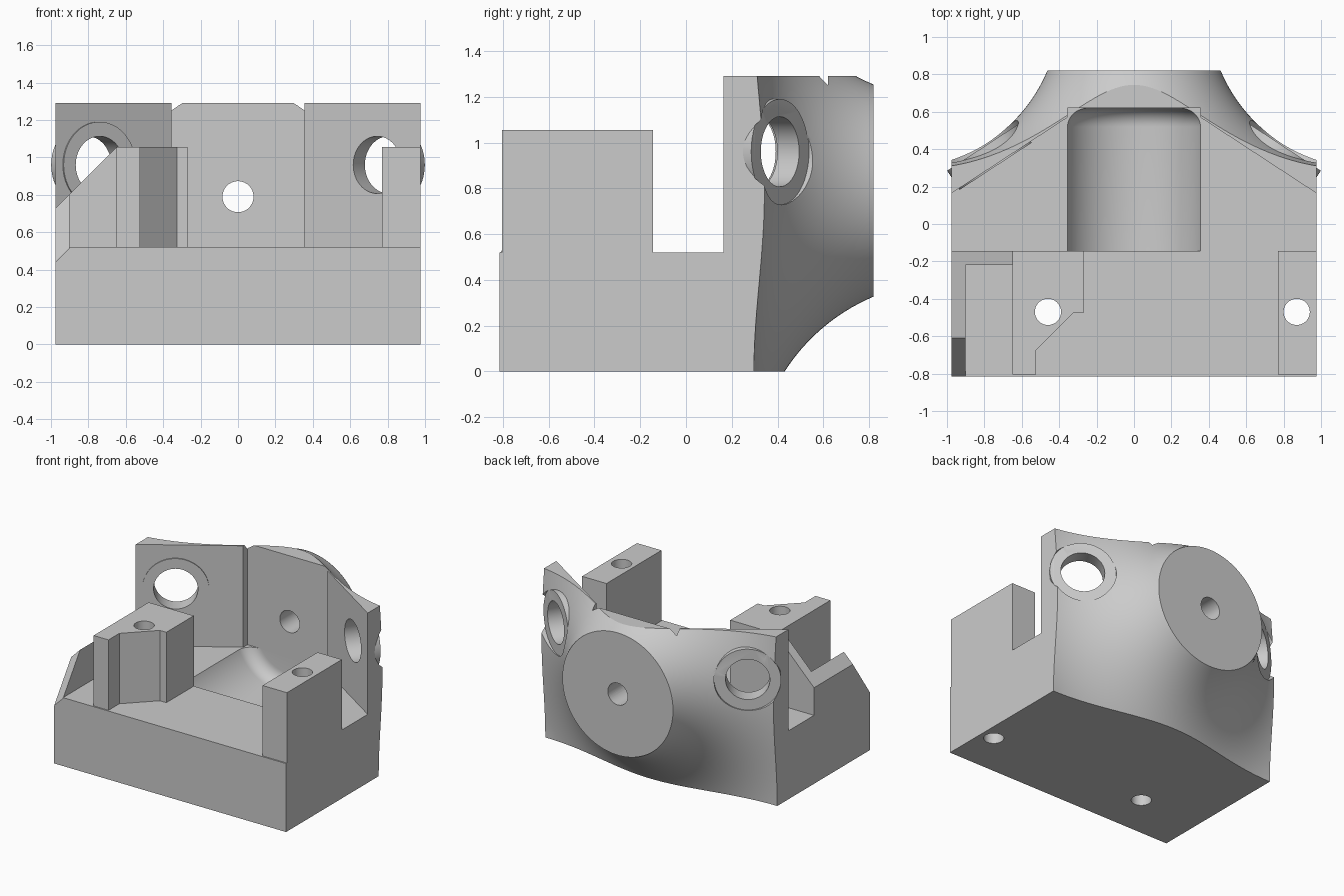
import bpy, bmesh, math
from mathutils import Vector, Matrix

cube = bpy.data.objects.get("Cube")
if cube:
    bpy.data.objects.remove(cube, do_unlink=True)

grey = bpy.data.materials.new("plain grey")
grey.use_nodes = True
GREY = (0.6, 0.6, 0.6, 1)
grey.diffuse_color = GREY
grey.node_tree.nodes["Principled BSDF"].inputs["Base Color"].default_value = GREY


def finish(name, bm):
    bmesh.ops.recalc_face_normals(bm, faces=bm.faces)
    mesh = bpy.data.meshes.new(name)
    bm.to_mesh(mesh)
    bm.free()
    mesh.materials.append(grey)
    ob = bpy.data.objects.new(name, mesh)
    bpy.context.collection.objects.link(ob)
    return ob


def prism(name, outline, low, high, axes="xyz"):
    """Extrude a 2D outline; axes names the two outline axes, then the depth axis."""
    bm = bmesh.new()
    verts = []
    for a, b in outline:
        p = dict(zip(axes, (a, b, low)))
        verts.append(bm.verts.new((p["x"], p["y"], p["z"])))
    face = bm.faces.new(verts)
    move = Vector([high - low if c == axes[2] else 0 for c in "xyz"])
    new = bmesh.ops.extrude_face_region(bm, geom=[face])["geom"]
    bmesh.ops.translate(bm, vec=move, verts=[v for v in new if isinstance(v, bmesh.types.BMVert)])
    return finish(name, bm)


def box(name, x0, x1, y0, y1, z0, z1):
    return prism(name, [(x0, y0), (x1, y0), (x1, y1), (x0, y1)], z0, z1)


def rod(name, start, end, radius, segments=64):
    start, end = Vector(start), Vector(end)
    d = end - start
    bm = bmesh.new()
    turn = d.to_track_quat("Z", "Y").to_matrix().to_4x4()
    bmesh.ops.create_cone(bm, cap_ends=True, segments=segments, radius1=radius, radius2=radius,
                          depth=d.length, matrix=Matrix.Translation((start + end) / 2) @ turn)
    return finish(name, bm)


def lathe_y(name, profile, height, segments=128):
    """Revolve (radius, y) points about a y-parallel axis; the ends lie on the axis."""
    bm = bmesh.new()
    verts = [bm.verts.new((r, y, height)) for r, y in profile]
    edges = [bm.edges.new(pair) for pair in zip(verts, verts[1:])]
    bmesh.ops.spin(bm, geom=verts + edges, cent=(0, 0, height), axis=(0, 1, 0),
                   angle=math.tau, steps=segments, use_duplicate=False)
    bmesh.ops.remove_doubles(bm, verts=bm.verts, dist=1e-5)
    return finish(name, bm)


def combine(target, tool, operation):
    bpy.context.view_layer.objects.active = target
    mod = target.modifiers.new("join", "BOOLEAN")
    mod.operation, mod.solver, mod.object = operation, "EXACT", tool
    bpy.ops.object.modifier_apply(modifier=mod.name)
    bpy.data.objects.remove(tool, do_unlink=True)


HALF, FRONT, FLOOR, TOP, AXIS = 0.975, -0.815, 0.52, 1.29, 0.79

# Block trimmed by a trumpet flare behind
body = box("bracket_body", -HALF, HALF, FRONT, 0.9, 0, TOP)
profile = [(0, -1), (1.6, -1), (1.6, 0.297)]
first, last, steps = -math.pi / 2, -math.pi + math.asin(0.33 / 0.853), 28
for i in range(steps + 1):
    a = first + (last - first) * i / steps
    profile.append((1.25 + 0.853 * math.cos(a), 1.15 + 0.853 * math.sin(a)))
profile += [(0.465, 0.82), (0, 0.82)]
combine(body, lathe_y("flare", profile, AXIS), "INTERSECT")

# Open space in front of the three wall panels
space = [(-1.1, -1), (1.1, -1), (1.1, 0.083), (0.355, 0.57), (0.355, 0.62),
         (-0.355, 0.62), (-0.355, 0.57), (-1.1, 0.083)]
combine(body, prism("space", space, FLOOR, 2), "DIFFERENCE")

# Rounded trough in the floor with a filleted end
R, FILLET = 0.39, 0.1
trough = [(0, -0.145), (R, -0.145)]
for i in range(11):
    a = math.pi / 2 * i / 10
    trough.append((R - FILLET + FILLET * math.cos(a), 0.62 - FILLET + FILLET * math.sin(a)))
trough.append((0, 0.62))
cutter = lathe_y("trough", trough, FLOOR + 0.16, 96)
combine(cutter, box("limit", -0.6, 0.6, -1, 1, 0, FLOOR + 0.001), "INTERSECT")
combine(body, cutter, "DIFFERENCE")

# Notched left-hand post, wide post, sloped side wall and rib
notched = [(-0.65, -0.145), (-0.65, -0.805), (-0.525, -0.805), (-0.525, -0.675),
           (-0.325, -0.475), (-0.27, -0.475), (-0.27, -0.145)]
combine(body, prism("notched_post", notched, 0.45, 1.055), "UNION")
combine(body, box("plain_post", 0.77, HALF, -0.805, -0.145, 0.45, 1.055), "UNION")
rib = [(-HALF, 0.3), (-0.6, 0.3), (-0.6, 1.055), (-0.65, 1.055), (-HALF, 0.73)]
combine(body, prism("rib", rib, -0.22, -0.145, "xzy"), "UNION")
side = [(-HALF, 0.3), (-0.9, 0.3), (-0.9, 0.805), (-HALF, 0.73)]
combine(body, prism("side_wall", side, FRONT, -0.145, "xzy"), "UNION")

# Steep bevel at the front end of the side wall
bm = bmesh.new()
lower = [(-1.05, 0.365), (-0.9, 0.515)]
verts = []
for x, z in lower:
    verts += [bm.verts.new((x, y, z + dz))
              for y, dz in ((FRONT - 0.07, -0.1), (-0.54, 0.39), (FRONT - 0.07, 0.39))]
bmesh.ops.convex_hull(bm, input=verts)
combine(body, finish("wall_bevel", bm), "DIFFERENCE")

# Angled ring bosses and their bores
for s in (-1, 1):
    mid = Vector((s * 0.745, 0.317, 0.96))
    out = Vector((s * 0.547, 0.837, 0))
    combine(body, rod("spotface", mid + out * 0.112, mid + out * 0.4, 0.232), "DIFFERENCE")
    proud = 0.01 if s < 0 else -0.01
    combine(body, rod("boss", mid - out * proud, mid + out * 0.112, 0.23), "UNION")
    combine(body, rod("bore", mid - out * 0.12, mid + out * 0.4, 0.153), "DIFFERENCE")

# Axle hole and the two screw holes
combine(body, rod("axle_hole", (0, 0.4, AXIS), (0, 1, AXIS), 0.083), "DIFFERENCE")
for x in (-0.46, 0.87):
    combine(body, rod("screw_hole", (x, -0.47, -0.2), (x, -0.47, 1.3), 0.07, 48), "DIFFERENCE")

bpy.ops.object.select_all(action="DESELECT")
body.select_set(True)
bpy.context.view_layer.objects.active = body
bpy.ops.object.shade_smooth_by_angle(angle=math.radians(25))
